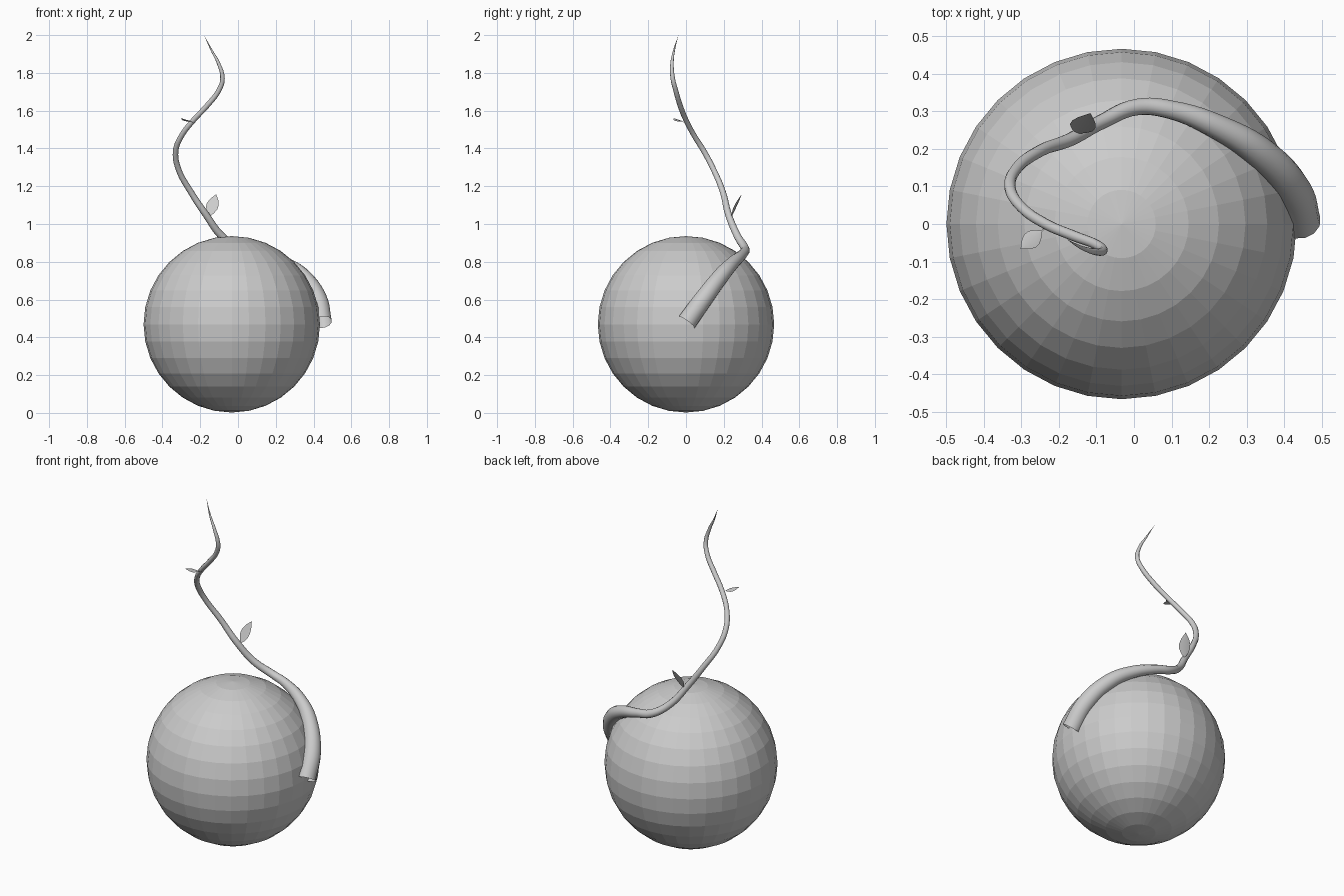
import bpy, bmesh
from mathutils import Vector

if "Cube" in bpy.data.objects:
    bpy.data.objects.remove(bpy.data.objects["Cube"])

# flat-shaded ball
bpy.ops.mesh.primitive_uv_sphere_add(segments=32, ring_count=16, radius=0.467,
                                     location=(-0.033, 0, 0.469))
bpy.context.object.name = "ball"

# tapering vine: x, y, z, radius
path = [
    (0.445, 0.004, 0.48, 0.053), (0.423, 0.09, 0.60, 0.050),
    (0.335, 0.19, 0.73, 0.043), (0.23, 0.255, 0.80, 0.034),
    (0.10, 0.304, 0.845, 0.025), (0.01, 0.312, 0.87, 0.0225),
    (-0.085, 0.273, 0.935, 0.020), (-0.17, 0.225, 1.05, 0.018),
    (-0.25, 0.195, 1.17, 0.016), (-0.315, 0.145, 1.29, 0.015),
    (-0.33, 0.095, 1.385, 0.015), (-0.30, 0.045, 1.465, 0.014),
    (-0.235, 0.0, 1.55, 0.014), (-0.165, -0.03, 1.625, 0.014),
    (-0.10, -0.055, 1.71, 0.013), (-0.082, -0.070, 1.77, 0.012),
    (-0.103, -0.074, 1.85, 0.009), (-0.14, -0.063, 1.92, 0.005),
    (-0.18, -0.04, 2.0, 0.0),
]
cu = bpy.data.curves.new("vine", "CURVE")
cu.dimensions = "3D"
cu.bevel_depth = 1.0
cu.bevel_resolution = 4
cu.resolution_u = 6
sp = cu.splines.new("BEZIER")
sp.bezier_points.add(len(path) - 1)
for bp, (x, y, z, r) in zip(sp.bezier_points, path):
    bp.co = (x, y, z)
    bp.radius = r
    bp.handle_left_type = bp.handle_right_type = "AUTO"
vine = bpy.data.objects.new("vine", cu)
bpy.context.collection.objects.link(vine)
bpy.ops.object.select_all(action="DESELECT")
vine.select_set(True)
bpy.context.view_layer.objects.active = vine
bpy.ops.object.convert(target="MESH")
bpy.ops.object.shade_smooth()


# leaf: folded blade, half widths along the midrib from base to tip
def leaf(name, base, tip, side, half):
    base, tip = Vector(base), Vector(tip)
    along = tip - base
    side = Vector(side)
    side = (side - side.project(along)).normalized()
    up = side.cross(along).normalized()
    bm = bmesh.new()
    rows = []
    for t, w in [(-0.15, 0.06), (0.08, 0.1), (0.22, 0.6), (0.4, 0.98),
                 (0.58, 1.0), (0.76, 0.72), (0.9, 0.32), (1.0, 0.02)]:
        mid = base + along * t
        rows.append([bm.verts.new(mid + side * half * w * s + up * half * w * 0.15 * abs(s))
                     for s in (-1, 0, 1)])
    for a, b in zip(rows, rows[1:]):
        for i in (0, 1):
            bm.faces.new((a[i], a[i + 1], b[i + 1], b[i]))
    me = bpy.data.meshes.new(name)
    bm.to_mesh(me)
    bm.free()
    for p in me.polygons:
        p.use_smooth = True
    bpy.context.collection.objects.link(bpy.data.objects.new(name, me))


leaf("lower_leaf", (-0.155, 0.238, 1.03), (-0.116, 0.295, 1.157), (0.95, -0.3, -0.19), 0.033)
leaf("upper_leaf", (-0.242, -0.015, 1.54), (-0.302, -0.066, 1.56), (0.63, -0.75, 0.0), 0.023)
